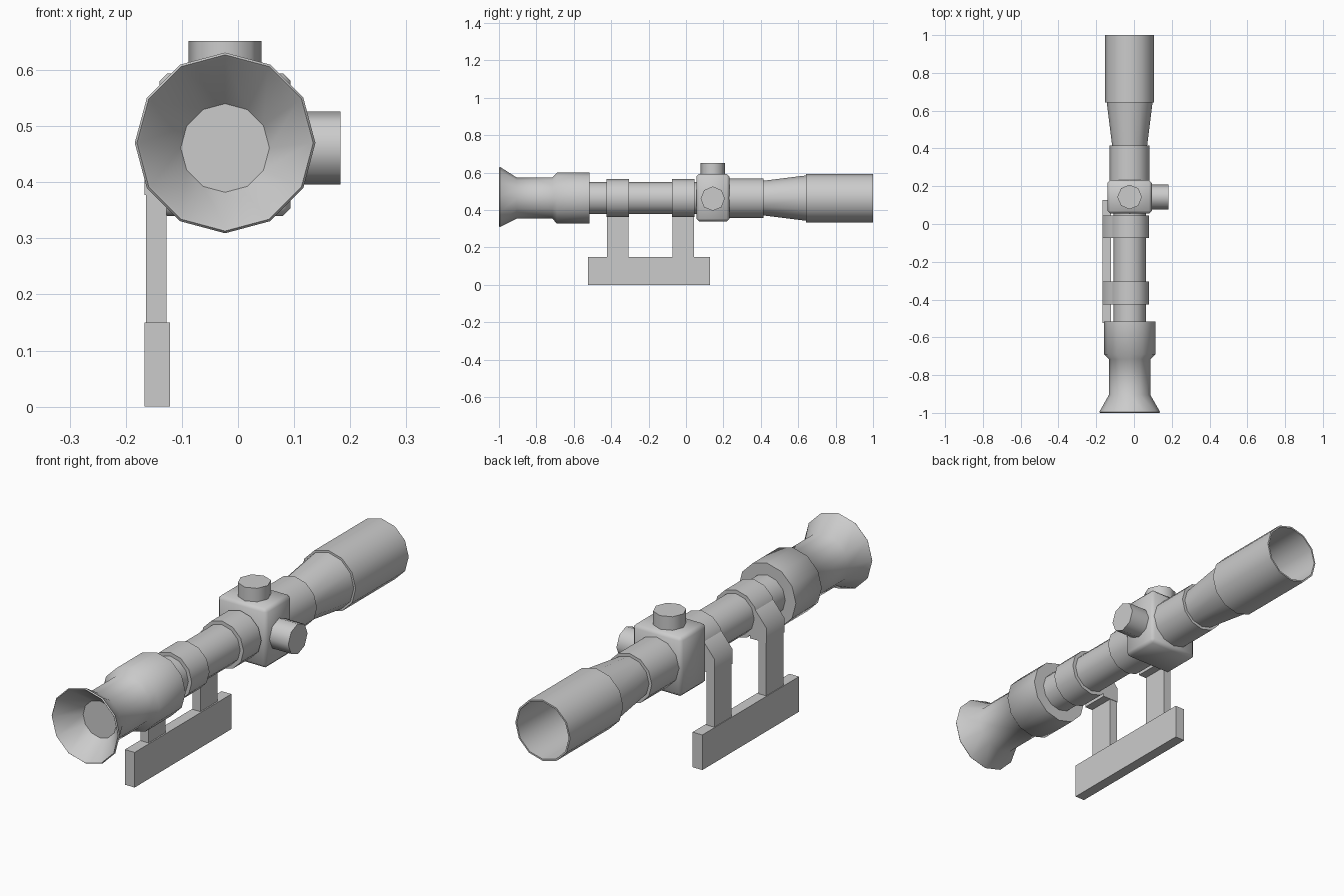
import bpy, bmesh, math
from mathutils import Matrix, Vector

if "Cube" in bpy.data.objects:
    bpy.data.objects.remove(bpy.data.objects["Cube"])

CX, CZ = -0.023, 0.464   # optical axis


def finish(bm, name, angle=50):
    bmesh.ops.recalc_face_normals(bm, faces=bm.faces)
    me = bpy.data.meshes.new(name)
    bm.to_mesh(me)
    bm.free()
    ob = bpy.data.objects.new(name, me)
    bpy.context.collection.objects.link(ob)
    bpy.ops.object.select_all(action='DESELECT')
    ob.select_set(True)
    bpy.context.view_layer.objects.active = ob
    bpy.ops.object.shade_smooth_by_angle(angle=math.radians(angle))
    return ob


def lathe(name, profile, sides=12, z_shift={}):
    """Revolve (y, radius) points around the optical axis, capping both ends."""
    bm = bmesh.new()
    rings = []
    for i, (y, r) in enumerate(profile):
        cz = z_shift.get(i, CZ)
        rings.append([bm.verts.new((CX + r * math.cos(a), y, cz + r * math.sin(a)))
                      for a in (2 * math.pi * k / sides for k in range(sides))])
    for a, b in zip(rings, rings[1:]):
        for k in range(sides):
            n = (k + 1) % sides
            bm.faces.new((a[k], a[n], b[n], b[k]))
    bm.faces.new(rings[0])
    bm.faces.new(rings[-1])
    return finish(bm, name)


def box(name, lo, hi, bevel=0.0):
    bm = bmesh.new()
    lo, hi = Vector(lo), Vector(hi)
    bmesh.ops.create_cube(bm, size=1, matrix=Matrix.Translation((lo + hi) / 2)
                          @ Matrix.Diagonal((*(hi - lo), 1)))
    if bevel:
        bmesh.ops.bevel(bm, geom=bm.edges[:], offset=bevel, segments=1,
                        affect='EDGES', profile=0.5)
    return finish(bm, name)


def knob(name, start, end, radius):
    """Eight-sided adjustment knob between two points."""
    start, end = Vector(start), Vector(end)
    d = end - start
    bm = bmesh.new()
    rot = d.to_track_quat('Z', 'Y').to_matrix().to_4x4()
    bmesh.ops.create_cone(bm, cap_ends=True, segments=8, radius1=radius, radius2=radius,
                          depth=d.length, matrix=Matrix.Translation((start + end) / 2) @ rot)
    return finish(bm, name)


# Eyepiece with flared, hollow eye cup
lathe("eyepiece", [(-0.90, 0.079), (-0.995, 0.152), (-1.0, 0.157), (-0.995, 0.161),
                   (-0.905, 0.110), (-0.715, 0.110), (-0.69, 0.136), (-0.515, 0.136)],
      z_shift={0: 0.461, 1: 0.47, 2: 0.47, 3: 0.47})

# Narrow main tube
lathe("main_tube", [(-0.53, 0.086), (0.08, 0.086)])

# Collar in front of the turret block
lathe("front_collar", [(0.21, 0.106), (0.415, 0.106)])

# Tapered neck and hollow objective bell
lathe("objective", [(0.40, 0.091), (0.642, 0.121), (0.642, 0.130), (1.0, 0.130),
                    (1.0, 0.123), (0.66, 0.118)])

# Turret block with two knobs
box("turret_block", (-0.140, 0.056, 0.340), (0.094, 0.232, 0.594), 0.014)
knob("top_knob", (CX, 0.143, 0.57), (CX, 0.143, 0.652), 0.065)
knob("side_knob", (0.07, 0.143, 0.461), (0.183, 0.143, 0.461), 0.065)

# Mounting rings, shoulders and posts
for label, y0 in (("rear", -0.425), ("front", -0.075)):
    y1 = y0 + 0.12
    lathe(label + "_ring", [(y0, 0.102), (y1, 0.102)])
    bm = bmesh.new()
    outline = [(-0.167, 0.377), (-0.09, 0.377), (-0.09, 0.52), (-0.118, 0.50), (-0.167, 0.44)]
    face = bm.faces.new([bm.verts.new((x, y0, z)) for x, z in outline])
    ext = bmesh.ops.extrude_face_region(bm, geom=[face], use_keep_orig=True)
    bmesh.ops.translate(bm, vec=(0, y1 - y0, 0),
                        verts=[v for v in ext["geom"] if isinstance(v, bmesh.types.BMVert)])
    finish(bm, label + "_ring_shoulder")
    box(label + "_post", (-0.164, y0 + 0.002, 0.14), (-0.127, y1 - 0.002, 0.39))

# Side rail
box("mounting_rail", (-0.167, -0.525, 0), (-0.121, 0.128, 0.15))
